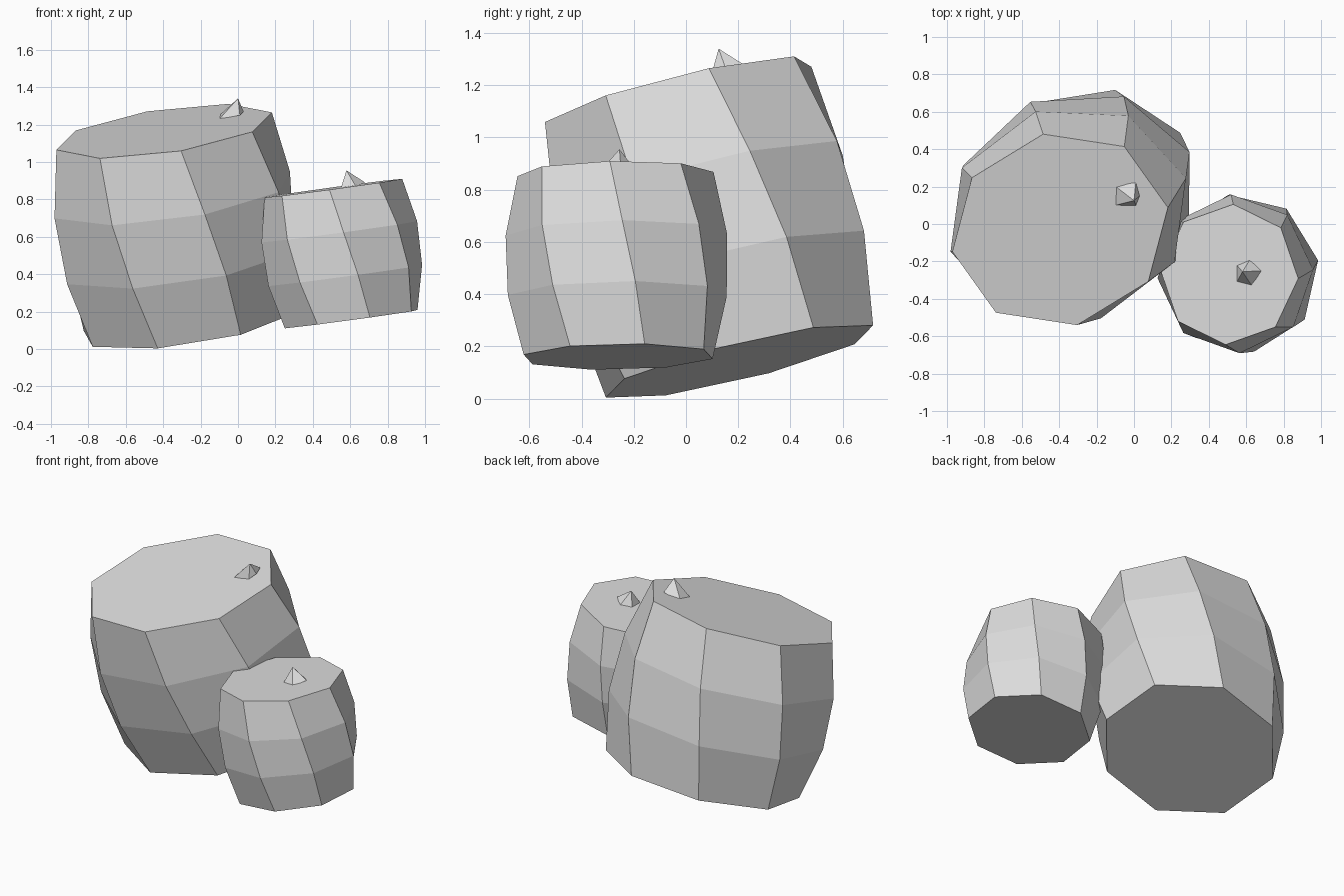
import bpy, bmesh
from math import radians, cos, sin
from mathutils import Vector

cube = bpy.data.objects.get("Cube")
if cube:
    bpy.data.objects.remove(cube, do_unlink=True)

grey = bpy.data.materials.new("pale grey")
grey.use_nodes = True
tone = (0.72, 0.72, 0.72, 1)
grey.diffuse_color = tone
grey.node_tree.nodes["Principled BSDF"].inputs["Base Color"].default_value = tone


def finish(bm, name):
    bmesh.ops.recalc_face_normals(bm, faces=bm.faces)
    mesh = bpy.data.meshes.new(name)
    bm.to_mesh(mesh)
    bm.free()
    mesh.materials.append(grey)
    bpy.context.collection.objects.link(bpy.data.objects.new(name, mesh))


# Eight-sided bulging body, twisted along a tilted axis
def body(name, bottom, top, radii, long_axis, start, twist, bulge, sides=8):
    bottom, top = Vector(bottom), Vector(top)
    axis = (top - bottom).normalized()
    az = radians(long_axis)
    u = Vector((cos(az), sin(az), 0))
    u.z = -u.dot(axis) / axis.z
    u.normalize()
    v = axis.cross(u)
    bm = bmesh.new()
    rings = []
    for k, swell in enumerate((1, bulge, bulge, 1)):
        f = k / 3
        centre = top.lerp(bottom, f)
        ring = []
        for i in range(sides):
            t = radians(start + twist * f + 360 * i / sides)
            ring.append(bm.verts.new(centre + swell * (u * radii[0] * cos(t) + v * radii[1] * sin(t))))
        rings.append(ring)
    for a, b in zip(rings, rings[1:]):
        for i in range(sides):
            j = (i + 1) % sides
            bm.faces.new((a[i], a[j], b[j], b[i]))
    bm.faces.new(rings[0])
    bm.faces.new(rings[-1])
    finish(bm, name)


# Five-sided leaning stem
def stem(name, base, tip):
    bm = bmesh.new()
    ring = [bm.verts.new(p) for p in base]
    peak = bm.verts.new(tip)
    for i in range(len(ring)):
        bm.faces.new((ring[i - 1], ring[i], peak))
    bm.faces.new(ring)
    finish(bm, name)


body("large_body", (-0.265, 0.205, 0.142), (-0.395, -0.03, 1.165),
     (0.6, 0.525), 23, -13, 19.7, 1.12)
body("small_body", (0.605, -0.26, 0.16), (0.51, -0.27, 0.86),
     (0.372, 0.376), 0, -3.3, 19, 1.13)

stem("large_stem", [(-0.11, 0.21, 1.24), (0.01, 0.22, 1.28), (0.03, 0.15, 1.27),
                    (0.01, 0.10, 1.25), (-0.10, 0.10, 1.23)], (0.0, 0.125, 1.34))
stem("small_stem", [(0.62, -0.19, 0.87), (0.68, -0.25, 0.89), (0.63, -0.33, 0.87),
                    (0.55, -0.31, 0.86), (0.55, -0.22, 0.86)], (0.58, -0.255, 0.955))
